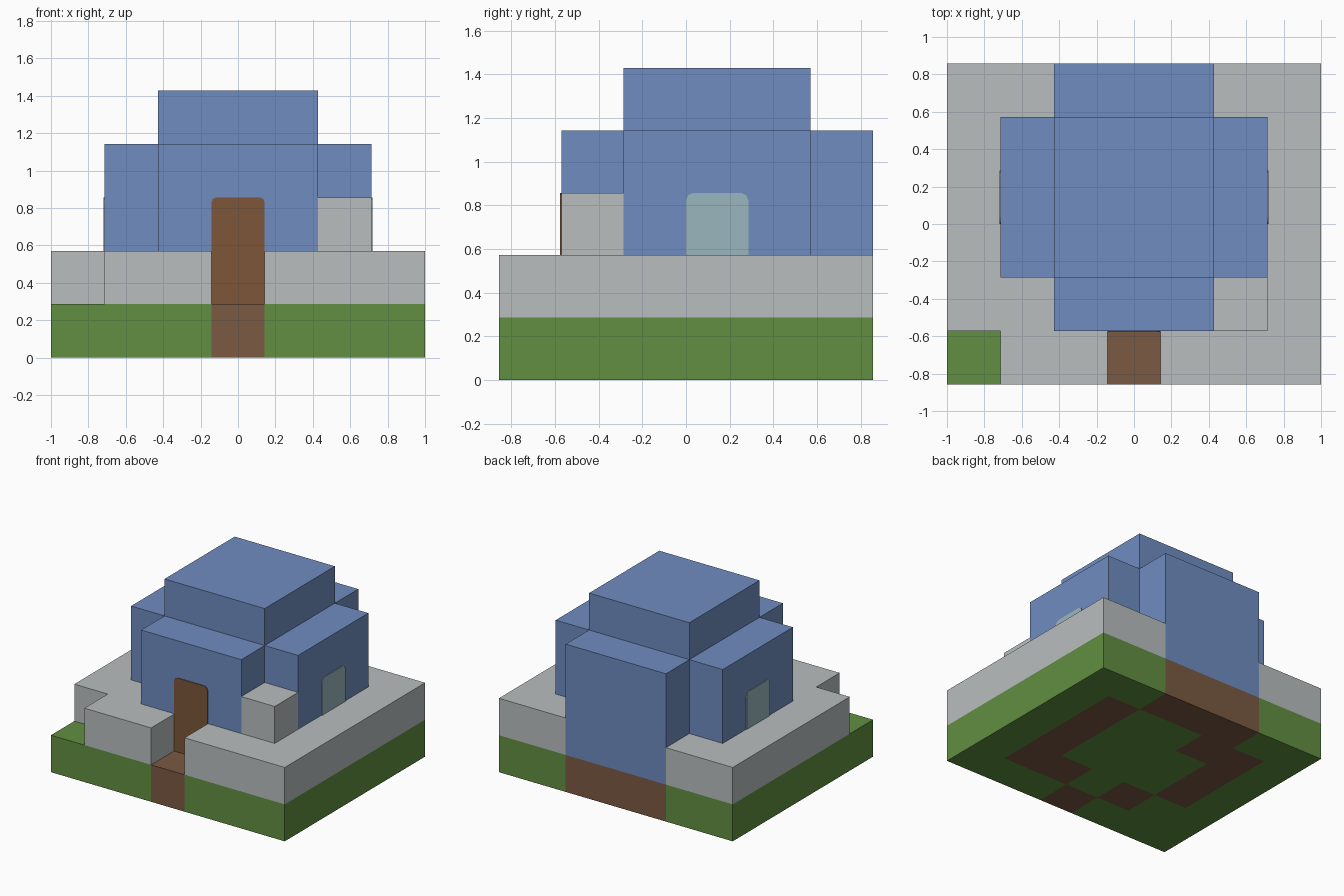
import bpy, bmesh, math
from mathutils import Vector

cube = bpy.data.objects.get("Cube")
if cube:
    bpy.data.objects.remove(cube, do_unlink=True)

U = 2 / 7            # one block; the plan is 7 x 6 blocks
PLATE = 0.02         # thickness of door and window panels, in blocks


def material(name, colour):
    mat = bpy.data.materials.new(name)
    mat.use_nodes = True
    mat.diffuse_color = (*colour, 1)
    bsdf = next(n for n in mat.node_tree.nodes if n.type == 'BSDF_PRINCIPLED')
    bsdf.inputs["Base Color"].default_value = (*colour, 1)
    return mat


blue = material("ice_blue", (0.162, 0.266, 0.527))
snow = material("snow_grey", (0.485, 0.515, 0.515))
grass = material("grass_green", (0.12, 0.275, 0.053))
soil = material("soil_brown", (0.195, 0.1, 0.054))
wood = material("door_brown", (0.205, 0.093, 0.042))
glass = material("window_glass", (0.33, 0.47, 0.52))


def finish(name, bm, *mats):
    """Turn block coordinates into world units and link the object."""
    bmesh.ops.recalc_face_normals(bm, faces=bm.faces)
    for v in bm.verts:
        v.co = (v.co - Vector((3.5, 3, 0))) * U
    mesh = bpy.data.meshes.new(name)
    bm.to_mesh(mesh)
    bm.free()
    for mat in mats:
        mesh.materials.append(mat)
    obj = bpy.data.objects.new(name, mesh)
    bpy.context.collection.objects.link(obj)
    return obj


def prism(name, mat, points, direction):
    """Extrude a flat outline along a direction."""
    bm = bmesh.new()
    face = bm.faces.new([bm.verts.new(p) for p in points])
    ext = bmesh.ops.extrude_face_region(bm, geom=[face], use_keep_orig=True)
    moved = [g for g in ext["geom"] if isinstance(g, bmesh.types.BMVert)]
    bmesh.ops.translate(bm, verts=moved, vec=direction)
    return finish(name, bm, mat)


def storey(name, mat, outline, low, high):
    return prism(name, mat, [(x, y, low) for x, y in outline], (0, 0, high - low))


def rect(x0, y0, x1, y1):
    return [(x0, y0), (x1, y0), (x1, y1), (x0, y1)]


def arch(width, low, high, r):
    """Panel outline with softened top corners."""
    pts = [(0, low), (width, low)]
    for cx, start in ((width - r, 0), (r, 90)):
        for k in range(3):
            a = math.radians(start + 45 * k)
            pts.append((cx + r * math.cos(a), high - r + r * math.sin(a)))
    return pts


# Ground slab: grass with soil beneath the walls and along the path
soil_cells = {(3, 0), (2, 1), (4, 1), (2, 4)}
soil_cells |= {(5, y) for y in range(1, 5)}
soil_cells |= {(1, y) for y in range(2, 5)}
soil_cells |= {(x, 5) for x in range(2, 5)}
bm = bmesh.new()
bmesh.ops.create_grid(bm, x_segments=7, y_segments=6, size=1)
for v in bm.verts:
    v.co = Vector((v.co.x * 3.5 + 3.5, v.co.y * 3 + 3, 0))
ext = bmesh.ops.extrude_face_region(bm, geom=bm.faces[:], use_keep_orig=True)
bmesh.ops.translate(bm, vec=(0, 0, 1),
                    verts=[g for g in ext["geom"] if isinstance(g, bmesh.types.BMVert)])
bmesh.ops.recalc_face_normals(bm, faces=bm.faces)
for f in bm.faces:
    c = f.calc_center_median() - f.normal * 0.1
    f.material_index = int((math.floor(c.x), math.floor(c.y)) in soil_cells)
finish("ground", bm, grass, soil)

# Snow layer, notched for the corner, the path and the rear wall
storey("snow_layer", snow,
       [(1, 0), (3, 0), (3, 1), (4, 1), (4, 0), (7, 0), (7, 6), (5, 6),
        (5, 5), (2, 5), (2, 6), (0, 6), (0, 1), (1, 1)], 1, 2)
storey("snow_block", snow, rect(5, 1, 6, 2), 2, 3)

# Ice house: cross-shaped walls, a stepped roof and a rear wall footing
storey("house_walls", blue,
       [(2, 1), (5, 1), (5, 2), (6, 2), (6, 5), (5, 5), (5, 6), (2, 6),
        (2, 5), (1, 5), (1, 2), (2, 2)], 2, 4)
storey("house_roof", blue, rect(2, 2, 5, 5), 4, 5)
storey("rear_wall_footing", blue, rect(2, 5, 5, 6), 1, 2)

# Door at the end of the path
prism("door", wood, [(3 + u, 1, z) for u, z in arch(1, 1, 3, 0.1)], (0, -PLATE, 0))

# A window on each side
for name, x, out in (("left_window", 6, PLATE), ("right_window", 1, -PLATE)):
    prism(name, glass, [(x, 3 + u, z) for u, z in arch(1, 2, 3, 0.12)], (out, 0, 0))
